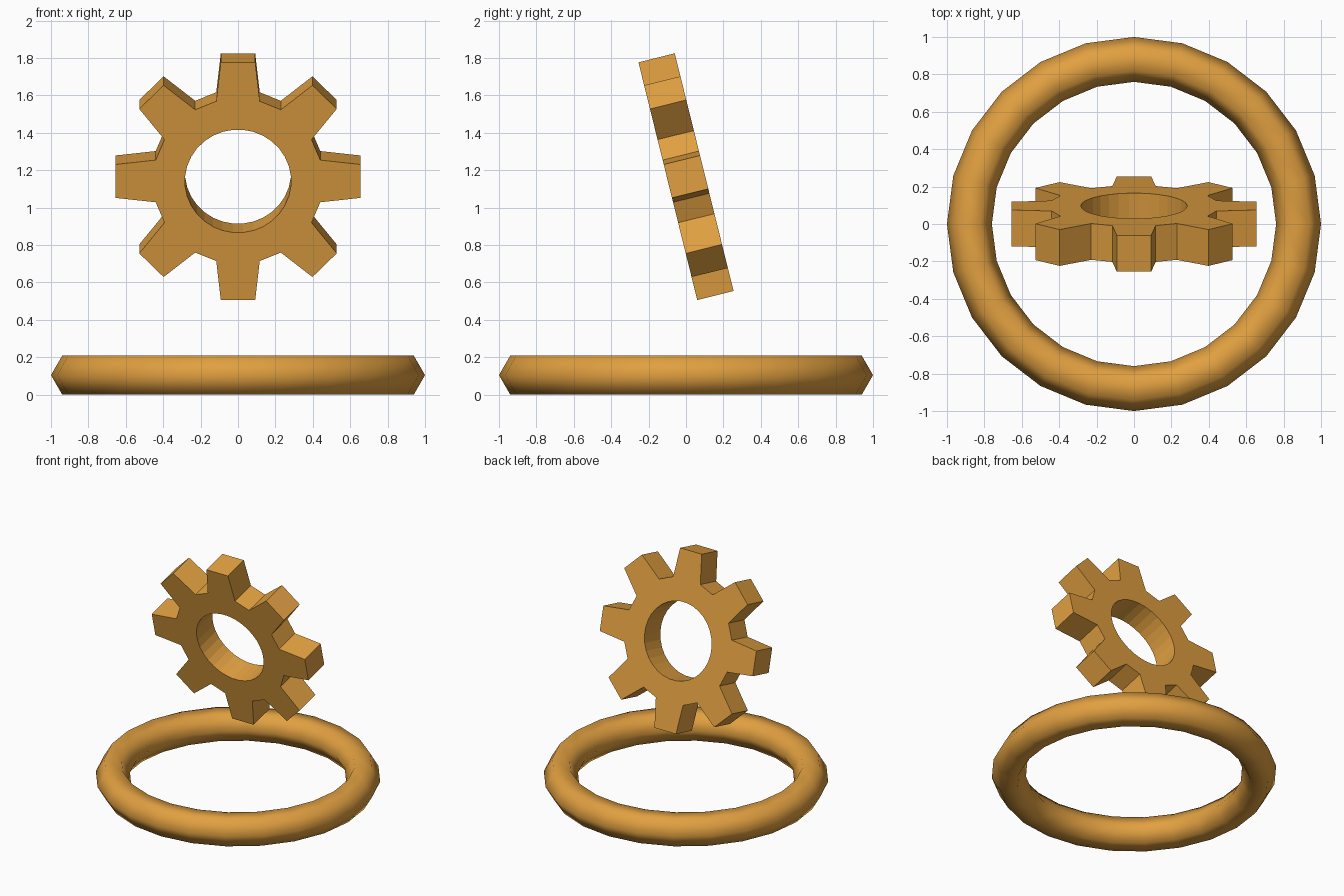
import bpy, bmesh
from math import radians, sin, cos, pi

cube = bpy.data.objects.get("Cube")
if cube:
    bpy.data.objects.remove(cube, do_unlink=True)

# One shared golden colour
gold = bpy.data.materials.new("golden_orange")
gold.use_nodes = True
colour = (0.75, 0.35, 0.052, 1)
gold.diffuse_color = colour
gold.node_tree.nodes["Principled BSDF"].inputs["Base Color"].default_value = colour

# Base ring: hexagonal tube, smooth shaded
bpy.ops.mesh.primitive_torus_add(major_segments=24, minor_segments=6,
                                 major_radius=0.88, minor_radius=0.12,
                                 location=(0, 0, 0.104))
ring = bpy.context.object
ring.name = ring.data.name = "base_ring"
ring.data.materials.append(gold)
bpy.ops.object.shade_smooth()

# Gear: tooth outline repeated around a round hole
TEETH, HALF, HOLE = 8, 0.1, 0.284
TOOTH = [(-14.8, 0.455), (-8, 0.661), (8, 0.661), (14.8, 0.455)]  # angle, radius


def loop(bm, points, y):
    return [bm.verts.new((r * sin(a), y, r * cos(a))) for a, r in points]


outer, inner = [], []
for t in range(TEETH):
    centre = t * 2 * pi / TEETH
    for i, (angle, radius) in enumerate(TOOTH):
        outer.append((centre + radians(angle), radius))
        inner.append((centre + (i - 1.5) * pi / (2 * TEETH), HOLE))

bm = bmesh.new()
loops = [loop(bm, outer, -HALF), loop(bm, outer, HALF),
         loop(bm, inner, HALF), loop(bm, inner, -HALF)]
for a, b in zip(loops, loops[1:] + loops[:1]):
    for i in range(len(a)):
        j = (i + 1) % len(a)
        bm.faces.new((a[i], a[j], b[j], b[i]))
bmesh.ops.recalc_face_normals(bm, faces=bm.faces)
mesh = bpy.data.meshes.new("gear")
bm.to_mesh(mesh)
bm.free()
mesh.materials.append(gold)

# Floating above the ring, leaning forward
gear = bpy.data.objects.new("gear", mesh)
gear.location = (0, 0, 1.165)
gear.rotation_euler.x = radians(13.9)
bpy.context.collection.objects.link(gear)
